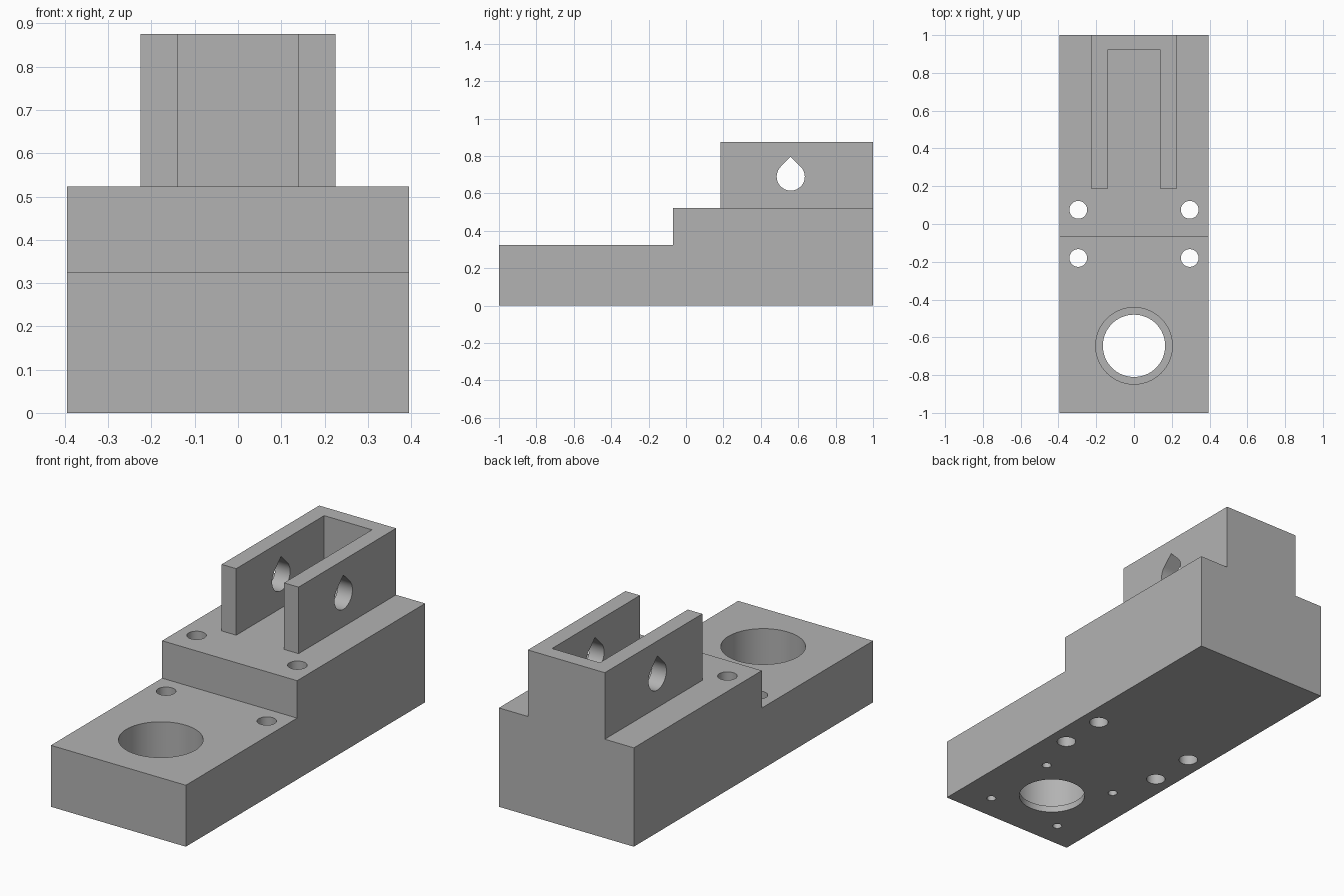
import bpy, bmesh, math
from mathutils import Matrix

cube = bpy.data.objects.get("Cube")
if cube:
    bpy.data.objects.remove(cube)

grey = bpy.data.materials.new("plain grey")
grey.use_nodes = True
COLOUR = (0.45, 0.45, 0.45, 1)
grey.diffuse_color = COLOUR
grey.node_tree.nodes["Principled BSDF"].inputs["Base Color"].default_value = COLOUR

# Maps (profile u, profile v, depth) to world axes
ALONG_Z = Matrix.Identity(4)
ALONG_X = Matrix(((0, 0, 1, 0), (1, 0, 0, 0), (0, 1, 0, 0), (0, 0, 0, 1)))


def prism(name, profile, start, end, axis=ALONG_Z):
    """Extrude a flat outline from start to end along an axis."""
    bm = bmesh.new()
    face = bm.faces.new([bm.verts.new((u, v, start)) for u, v in profile])
    result = bmesh.ops.extrude_face_region(bm, geom=[face])
    moved = [g for g in result["geom"] if isinstance(g, bmesh.types.BMVert)]
    bmesh.ops.translate(bm, verts=moved, vec=(0, 0, end - start))
    bm.transform(axis)
    bmesh.ops.recalc_face_normals(bm, faces=bm.faces)
    mesh = bpy.data.meshes.new(name)
    bm.to_mesh(mesh)
    bm.free()
    mesh.materials.append(grey)
    obj = bpy.data.objects.new(name, mesh)
    bpy.context.collection.objects.link(obj)
    return obj


def arc(u, v, radius, first=0, sweep=360, steps=64):
    count = steps if sweep == 360 else steps + 1
    angles = [math.radians(first + sweep * i / steps) for i in range(count)]
    return [(u + radius * math.cos(a), v + radius * math.sin(a)) for a in angles]


def cut(target, cutter):
    cutter.hide_render = True
    mod = target.modifiers.new("cut", 'BOOLEAN')
    mod.operation = 'DIFFERENCE'
    mod.solver = 'EXACT'
    mod.object = cutter
    bpy.context.view_layer.objects.active = target
    bpy.ops.object.modifier_apply(modifier=mod.name)
    bpy.data.objects.remove(cutter)


# Stepped block, full height behind the step
side = [(-1, 0), (1, 0), (1, 0.875), (-0.07, 0.875), (-0.07, 0.325), (-1, 0.325)]
block = prism("stepped_mount_block", side, -0.395, 0.395, ALONG_X)

# Clear everything around and inside the U-shaped bracket
half = [(0.14, 0.92), (0.14, 0.185), (0.225, 0.185), (0.225, 1.1), (0.5, 1.1), (0.5, -0.2)]
around = half + [(-x, y) for x, y in reversed(half)]
cut(block, prism("bracket_clearance", around, 0.523, 1))

# Teardrop pin hole through both bracket walls
teardrop = arc(0.56, 0.69, 0.075, 135, 270) + [(0.56, 0.69 + 0.075 * math.sqrt(2))]
cut(block, prism("pin_hole", teardrop, -0.5, 0.5, ALONG_X))

# Large round bore with a thin lip at the bottom
BORE_Y = -0.645
cut(block, prism("bore", arc(0, BORE_Y, 0.165), -0.1, 0.5))
cut(block, prism("counterbore", arc(0, BORE_Y, 0.203), 0.035, 0.5))

for sx in (-1, 1):
    # Through holes on either side of the step
    for y in (0.075, -0.18):
        cut(block, prism("bolt_hole", arc(sx * 0.295, y, 0.047, steps=40), -0.1, 1))
    # Blind screw holes underneath, around the bore
    for sy in (-1, 1):
        outline = arc(sx * 0.2175, BORE_Y + sy * 0.2175, 0.023, steps=32)
        cut(block, prism("screw_hole", outline, -0.1, 0.15))

bpy.ops.object.select_all(action='DESELECT')
block.select_set(True)
bpy.context.view_layer.objects.active = block
bpy.ops.object.shade_smooth_by_angle(angle=math.radians(30))
